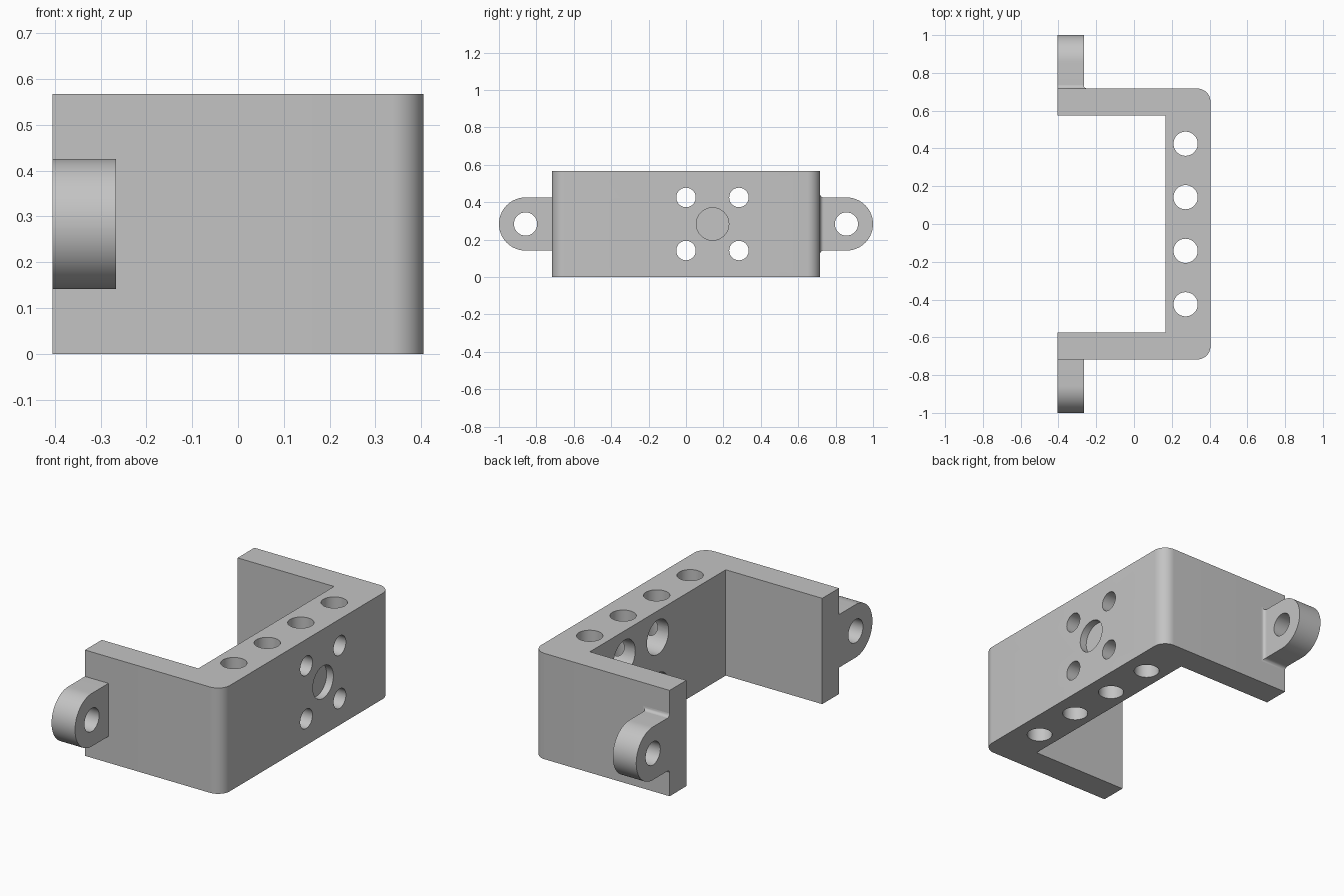
import bpy, bmesh, math
from mathutils import Vector

HEIGHT = 0.567
MID_Z = HEIGHT / 2
HALF_X, HALF_Y = 0.405, 0.717
WALL = 0.142            # arm and lug thickness
WEB_X = 0.167           # inner face of the web
CORNER = 0.07           # outer corner radius
LUG_R, LUG_Y = 0.142, 0.858
FILLET = 0.018

cube = bpy.data.objects.get("Cube")
if cube:
    bpy.data.objects.remove(cube, do_unlink=True)

grey = bpy.data.materials.new("plain grey")
grey.use_nodes = True
colour = (0.55, 0.55, 0.55, 1)
grey.diffuse_color = colour
grey.node_tree.nodes["Principled BSDF"].inputs["Base Color"].default_value = colour


def arc(cx, cy, r, start, end, steps):
    angles = [math.radians(start + (end - start) * i / steps) for i in range(steps + 1)]
    return [(cx + r * math.cos(a), cy + r * math.sin(a)) for a in angles]


def loft(name, rings):
    """Closed solid through matching rings of points."""
    bm = bmesh.new()
    loops = [[bm.verts.new(p) for p in ring] for ring in rings]
    n = len(loops[0])
    for a, b in zip(loops, loops[1:]):
        for i in range(n):
            j = (i + 1) % n
            bm.faces.new((a[i], a[j], b[j], b[i]))
    bm.faces.new(loops[0])
    bm.faces.new(loops[-1])
    bmesh.ops.recalc_face_normals(bm, faces=bm.faces)
    mesh = bpy.data.meshes.new(name)
    bm.to_mesh(mesh)
    bm.free()
    obj = bpy.data.objects.new(name, mesh)
    mesh.materials.append(grey)
    bpy.context.collection.objects.link(obj)
    return obj


def drill(obj, centre, axis, radius, depth):
    """Cut a round hole starting at centre and running along axis."""
    rot = Vector(axis).to_track_quat('Z', 'Y')
    circle = arc(0, 0, radius, 0, 360, 48)[:-1]
    rings = [[Vector(centre) + rot @ Vector((x, y, z)) for x, y in circle]
             for z in (0, depth)]
    cutter = loft("drill", rings)
    cutter.hide_render = True
    mod = obj.modifiers.new("hole", 'BOOLEAN')
    mod.operation = 'DIFFERENCE'
    mod.solver = 'EXACT'
    mod.object = cutter
    bpy.context.view_layer.objects.active = obj
    bpy.ops.object.modifier_apply(modifier=mod.name)
    bpy.data.objects.remove(cutter, do_unlink=True)


def smooth(obj):
    bpy.ops.object.select_all(action='DESELECT')
    obj.select_set(True)
    bpy.context.view_layer.objects.active = obj
    bpy.ops.object.shade_smooth_by_angle(angle=math.radians(30))


# U-shaped body
inner_y = HALF_Y - WALL
cx, cy = HALF_X - CORNER, HALF_Y - CORNER
outline = [(-HALF_X, -HALF_Y)]
outline += arc(cx, -cy, CORNER, -90, 0, 12) + arc(cx, cy, CORNER, 0, 90, 12)
outline += [(-HALF_X, HALF_Y), (-HALF_X, inner_y), (WEB_X, inner_y),
            (WEB_X, -inner_y), (-HALF_X, -inner_y)]
body = loft("bracket_body", [[(x, y, z) for x, y in outline] for z in (0, HEIGHT)])

# Row of vertical holes through the web
for y in (-0.425, -0.142, 0.142, 0.425):
    drill(body, (0.273, y, -0.1), (0, 0, 1), 0.064, 0.8)

# Four counterbored screw holes
for y in (0, 0.283):
    for z in (MID_Z - 0.142, MID_Z + 0.142):
        drill(body, (0.1, y, z), (1, 0, 0), 0.052, 0.5)
        drill(body, (0.1, y, z), (1, 0, 0), 0.092, 0.235)

# Shallow round pocket on the outer face
drill(body, (0.5, 0.142, MID_Z), (-1, 0, 0), 0.087, 0.135)
smooth(body)

# Mounting lugs on the arm ends; the back one has a filleted root
for name, side, root in (("front_lug", -1, 0), ("back_lug", 1, FILLET)):
    start = HALF_Y + root
    shape = [(start, MID_Z - LUG_R)] + arc(LUG_Y, MID_Z, LUG_R, -90, 90, 32)
    shape += [(start, MID_Z + LUG_R)]
    lug = loft(name, [[(x, side * y, z) for y, z in shape]
                      for x in (-HALF_X, -HALF_X + WALL - 0.003)])
    drill(lug, (-0.6, side * LUG_Y, MID_Z), (1, 0, 0), 0.062, 0.5)
    smooth(lug)

# Concave collar blending the back lug into the arm
rings = []
for i in range(6):
    a = math.radians(90 * i / 5)
    grow = FILLET * (1 - math.sin(a))
    y = HALF_Y + FILLET * (1 - math.cos(a))
    x, h = -HALF_X + WALL - 0.003 + grow, LUG_R + grow
    rings.append([(-HALF_X, y, MID_Z - h), (x, y, MID_Z - h),
                  (x, y, MID_Z + h), (-HALF_X, y, MID_Z + h)])
smooth(loft("back_lug_fillet", rings))
